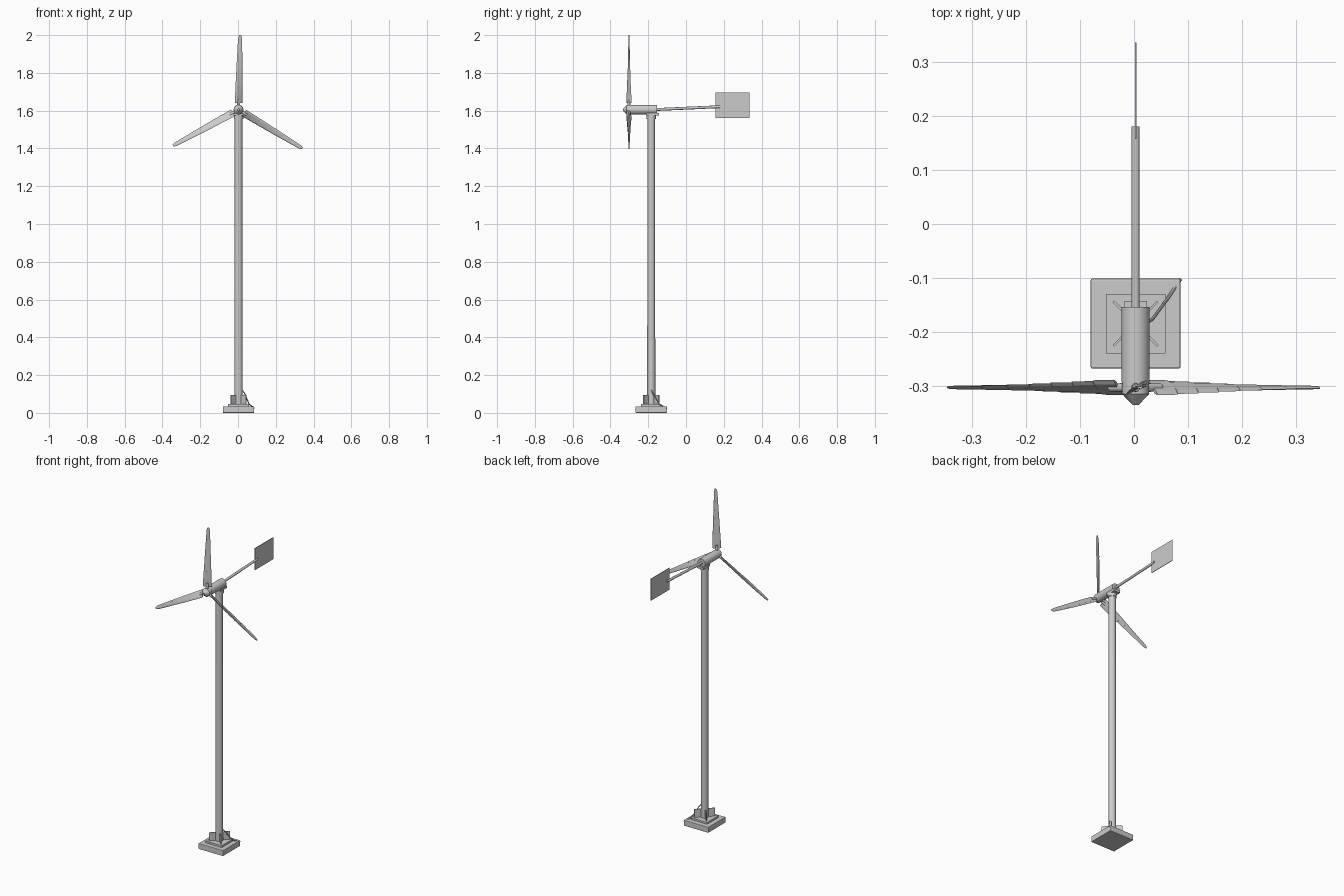
import bpy, bmesh, math
from mathutils import Matrix, Vector

if "Cube" in bpy.data.objects:
    bpy.data.objects.remove(bpy.data.objects["Cube"])

CX, TY = 0.003, -0.184           # tower axis
HUB = Vector((CX, -0.302, 1.605))


def finish(name, bm, smooth=False):
    bmesh.ops.recalc_face_normals(bm, faces=bm.faces)
    me = bpy.data.meshes.new(name)
    bm.to_mesh(me)
    bm.free()
    ob = bpy.data.objects.new(name, me)
    bpy.context.collection.objects.link(ob)
    if smooth:
        bpy.ops.object.select_all(action='DESELECT')
        ob.select_set(True)
        bpy.context.view_layer.objects.active = ob
        bpy.ops.object.shade_smooth_by_angle(angle=math.radians(35))
    return ob


def box(name, center, size, angle=0.0, bevel=0.0):
    bm = bmesh.new()
    bmesh.ops.create_cube(bm, size=1)
    bmesh.ops.scale(bm, vec=size, verts=bm.verts)
    if bevel:
        bmesh.ops.bevel(bm, geom=bm.edges[:], offset=bevel, segments=2,
                        profile=0.5, affect='EDGES')
    bm.transform(Matrix.Translation(center) @ Matrix.Rotation(angle, 4, 'Z'))
    return finish(name, bm)


def rod(name, a, b, r1, r2=None, sides=20):
    a, b = Vector(a), Vector(b)
    d = b - a
    bm = bmesh.new()
    bmesh.ops.create_cone(bm, cap_ends=True, segments=sides, radius1=r1,
                          radius2=r1 if r2 is None else r2, depth=d.length)
    bm.transform(Matrix.Translation((a + b) / 2) @ d.to_track_quat('Z', 'Y').to_matrix().to_4x4())
    return finish(name, bm, True)


# Foundation and mounting plate
box("foundation", (CX, TY, 0.0175), (0.166, 0.166, 0.035), bevel=0.003)
box("base_plate", (CX, TY, 0.04), (0.11, 0.11, 0.012))

# Diagonal gussets around the tower foot
for i in range(4):
    a = math.radians(45 + 90 * i)
    box(f"gusset_{i + 1}", (CX + 0.036 * math.cos(a), TY + 0.036 * math.sin(a), 0.07),
        (0.044, 0.004, 0.052), a)

# Ground wire from tower to foundation corner
wire = [(CX + 0.018, TY, 0.122), (0.034, -0.176, 0.105), (0.059, -0.142, 0.046), (0.086, -0.102, 0.026)]
for i in range(3):
    rod(f"ground_wire_{i + 1}", wire[i], wire[i + 1], 0.003, sides=8)

# Tower in three sections
for i, (z0, z1) in enumerate([(0.04, 0.52), (0.52, 1.035), (1.035, 1.565)]):
    rod(f"tower_section_{i + 1}", (CX, TY, z0), (CX, TY, z1), 0.0215 - 0.0004 * i, 0.0211 - 0.0004 * i)

# Yaw bearing and saddle
rod("yaw_bearing", (CX, TY, 1.556), (CX, TY, 1.576), 0.025)
box("yaw_saddle", (CX, -0.175, 1.581), (0.042, 0.066, 0.014))

# Nacelle, tail boom and vane
rod("nacelle", (CX, -0.292, 1.605), (CX, -0.153, 1.605), 0.026, sides=24)
rod("tail_boom", (CX, -0.16, 1.606), (CX, 0.18, 1.621), 0.0075, sides=12)
box("tail_vane", (CX, 0.246, 1.629), (0.003, 0.178, 0.133))

# Hub and spinner nose
rod("hub", (CX, -0.292, 1.605), (CX, -0.314, 1.605), 0.025)
rod("spinner", (CX, -0.314, 1.605), (CX, -0.334, 1.605), 0.025, 0.006)


# Blade: stepped panels, each with its own pitch, plus a root shank
def blade(name, angle):
    bm = bmesh.new()
    stations = [0.035, 0.08, 0.125, 0.17, 0.217, 0.265, 0.32, 0.378, 0.395]

    def ring(r, chord, pitch):
        t = 0.003 + chord * 0.07
        shape = [(-0.5 * chord, 0), (-0.3 * chord, -t / 2), (0.3 * chord, -t / 2),
                 (0.5 * chord, 0), (0.3 * chord, t / 2), (-0.3 * chord, t / 2)]
        c, s = math.cos(pitch), math.sin(pitch)
        return [bm.verts.new((x * c - y * s, x * s + y * c, r)) for x, y in shape]

    for i in range(7):
        pitch = math.radians(35 - 4 * i)
        rows = [ring(r, 0.05 - 0.029 * (r - 0.035) / 0.343, pitch)
                for r in (stations[i], stations[i + 1])]
        if i == 6:
            rows.append(ring(stations[8], 0.011, pitch))
        for lo, hi in zip(rows, rows[1:]):
            for k in range(6):
                bm.faces.new((lo[k], lo[(k + 1) % 6], hi[(k + 1) % 6], hi[k]))
        bm.faces.new(rows[0])
        bm.faces.new(rows[-1])
    bmesh.ops.create_cone(bm, cap_ends=True, segments=12, radius1=0.009, radius2=0.007,
                          depth=0.05, matrix=Matrix.Translation((0, 0, 0.03)))
    bm.transform(Matrix.Translation(HUB) @ Matrix.Rotation(angle, 4, 'Y'))
    finish(name, bm)


for i in range(3):
    blade(f"blade_{i + 1}", math.radians(1.2 + 120 * i))
